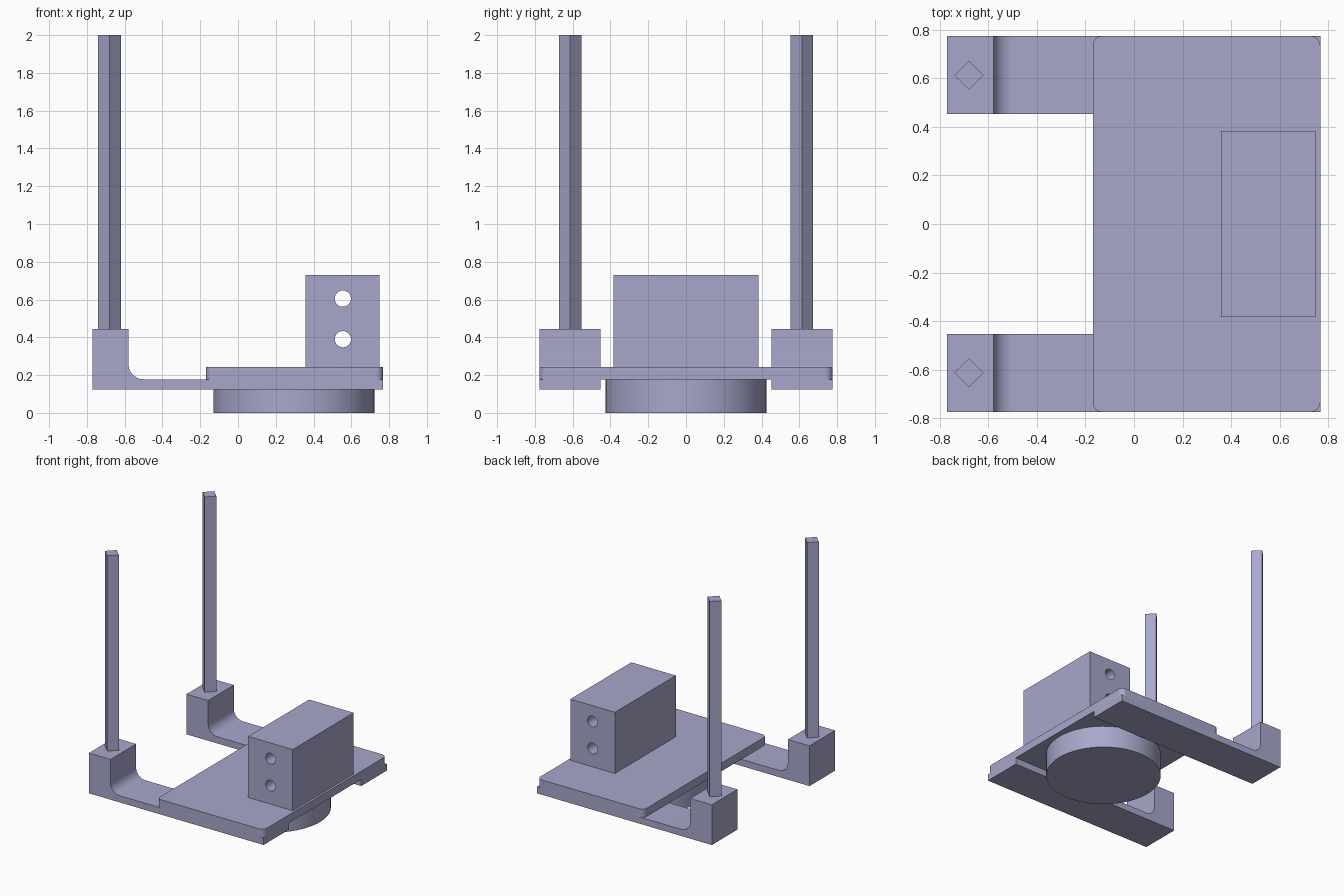
import bpy
import bmesh
from math import pi, sin, cos, radians
from mathutils import Matrix, Vector

if "Cube" in bpy.data.objects:
    bpy.data.objects.remove(bpy.data.objects["Cube"])

# Single lavender grey finish
finish = bpy.data.materials.new("lavender_grey")
finish.use_nodes = True
colour = (0.39, 0.39, 0.60, 1)
finish.diffuse_color = colour
finish.node_tree.nodes["Principled BSDF"].inputs["Base Color"].default_value = colour


def arc(cx, cy, r, start, end, steps=8):
    """Points along an arc, angles in degrees."""
    angles = [radians(start + (end - start) * i / steps) for i in range(steps + 1)]
    return [(cx + r * cos(a), cy + r * sin(a)) for a in angles]


def prism(name, outline, low, high, upright=False, smooth=False):
    """Extrude an outline along z, or along y when upright (outline in x, z)."""
    bm = bmesh.new()
    place = (lambda u, v: (u, low, v)) if upright else (lambda u, v: (u, v, low))
    face = bm.faces.new([bm.verts.new(place(u, v)) for u, v in outline])
    moved = bmesh.ops.extrude_face_region(bm, geom=[face])["geom"]
    step = Vector((0, high - low, 0) if upright else (0, 0, high - low))
    bmesh.ops.translate(bm, vec=step, verts=[g for g in moved if isinstance(g, bmesh.types.BMVert)])
    bmesh.ops.recalc_face_normals(bm, faces=bm.faces)
    mesh = bpy.data.meshes.new(name)
    bm.to_mesh(mesh)
    bm.free()
    mesh.materials.append(finish)
    obj = bpy.data.objects.new(name, mesh)
    bpy.context.collection.objects.link(obj)
    if smooth:
        bpy.ops.object.select_all(action="DESELECT")
        obj.select_set(True)
        bpy.context.view_layer.objects.active = obj
        bpy.ops.object.shade_smooth_by_angle(angle=radians(30))
    return obj


def rectangle(x0, x1, y0, y1):
    return [(x0, y0), (x1, y0), (x1, y1), (x0, y1)]


# Main plate with rounded corners
left, right, half, r = -0.17, 0.768, 0.775, 0.04
plate = (arc(right - r, half - r, r, 0, 90) + arc(left + r, half - r, r, 90, 180)
         + arc(left + r, r - half, r, 180, 270) + arc(right - r, r - half, r, 270, 360))
prism("main_plate", plate, 0.178, 0.243, smooth=True)

# Round foot under the plate
prism("round_foot", arc(0.297, 0, 0.426, 0, 360 - 360 / 96, 95), 0, 0.18, smooth=True)

# Two arms with raised, filleted end blocks, each carrying a diamond post
arm = ([(-0.77, 0.125), (right, 0.125), (right, 0.178)]
       + arc(-0.5, 0.258, 0.08, 270, 180, 12)
       + [(-0.58, 0.445), (-0.77, 0.445)])
for side, name in ((-1, "front"), (1, "back")):
    near, far = sorted((side * 0.453, side * half))
    prism(name + "_arm", arm, near, far, upright=True, smooth=True)
    prism(name + "_post", arc(-0.68, side * 0.613, 0.06, 0, 270, 3), 0.44, 2)

# Block on the plate with two holes running through it
block = prism("drilled_block", rectangle(0.358, 0.75, -0.383, 0.383), 0.24, 0.73)
for z, name in ((0.39, "lower"), (0.605, "upper")):
    cutter = prism(name + "_hole_cutter", arc(0.555, z, 0.043, 0, 348.75, 31),
                   -0.5, 0.5, upright=True, smooth=True)
    cutter.hide_render = True
    cutter.hide_set(True)
    cut = block.modifiers.new(name + "_hole", "BOOLEAN")
    cut.operation = "DIFFERENCE"
    cut.solver = "EXACT"
    cut.object = cutter
